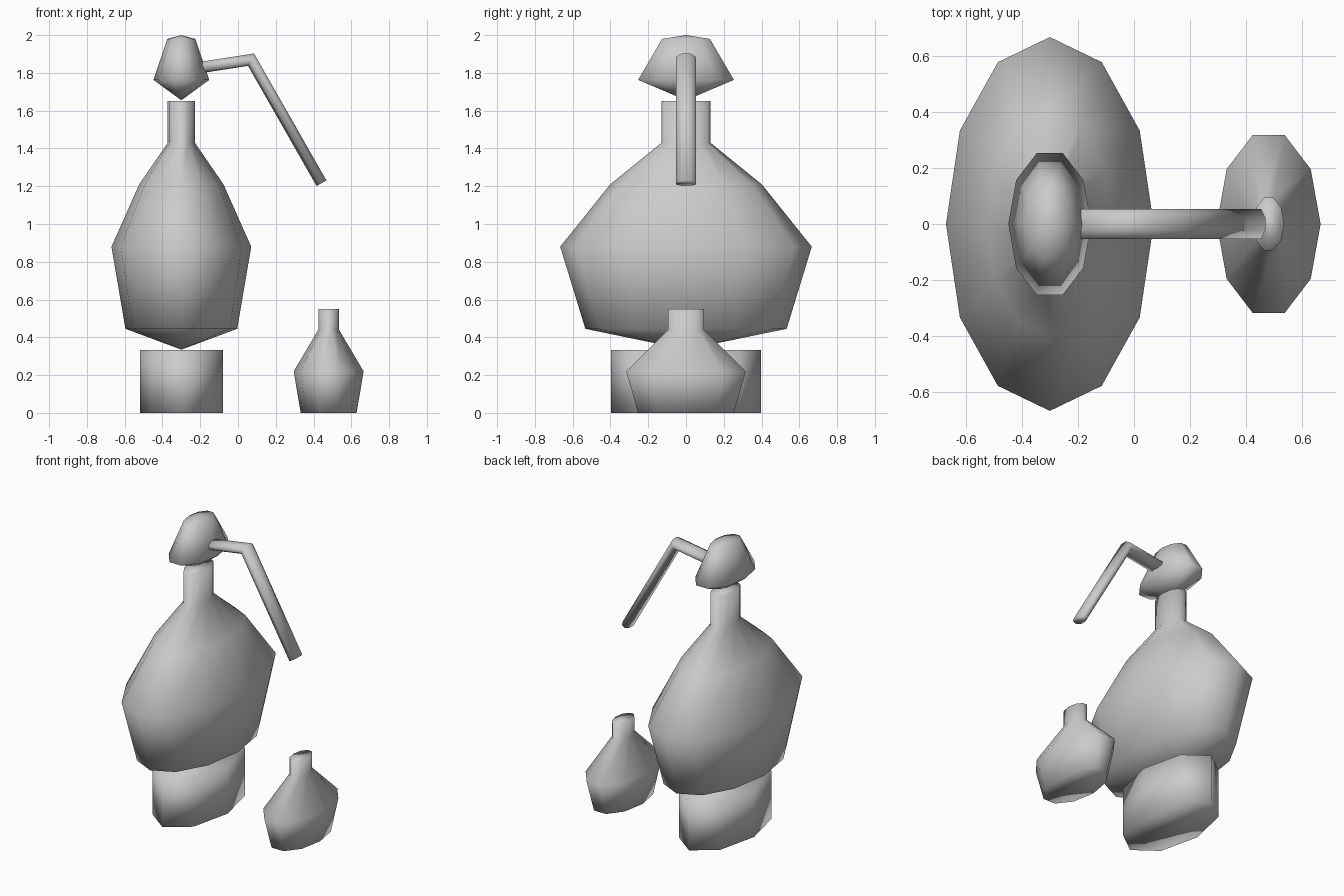
import bpy, bmesh, math
from mathutils import Vector

if "Cube" in bpy.data.objects:
    bpy.data.objects.remove(bpy.data.objects["Cube"])

DEPTH = 1.8  # every part is stretched this much along y

grey = bpy.data.materials.new("grey")
grey.diffuse_color = (0.6, 0.6, 0.6, 1)
grey.use_nodes = True
grey.node_tree.nodes["Principled BSDF"].inputs["Base Color"].default_value = grey.diffuse_color


def finish(name, bm):
    bmesh.ops.recalc_face_normals(bm, faces=bm.faces)
    for f in bm.faces:
        f.smooth = True
    me = bpy.data.meshes.new(name)
    bm.to_mesh(me)
    bm.free()
    me.materials.append(grey)
    ob = bpy.data.objects.new(name, me)
    bpy.context.collection.objects.link(ob)
    return ob


def bridge(bm, a, b):
    """Join two rings; either may be a single pole vertex."""
    n = max(len(a), len(b))
    for i in range(n):
        j = (i + 1) % n
        if len(a) == 1:
            bm.faces.new((a[0], b[j], b[i]))
        elif len(b) == 1:
            bm.faces.new((a[i], a[j], b[0]))
        else:
            bm.faces.new((a[i], a[j], b[j], b[i]))


def loft(name, rings):
    bm = bmesh.new()
    vs = [[bm.verts.new(p) for p in ring] for ring in rings]
    for a, b in zip(vs, vs[1:]):
        bridge(bm, a, b)
    for end in (vs[0], vs[-1]):
        if len(end) > 1:
            bm.faces.new(end)
    return finish(name, bm)


def lathe(name, x, sides, profile):
    """Elliptical turned shape from (radius, z) pairs."""
    rings = []
    for r, z in profile:
        if r == 0:
            rings.append([(x, 0, z)])
        else:
            rings.append([(x + r * math.cos(2 * math.pi * i / sides),
                           DEPTH * r * math.sin(2 * math.pi * i / sides), z)
                          for i in range(sides)])
    return loft(name, rings)


def tube(name, path, r, sides=8):
    """Mitred bent tube along a path in the xz plane."""
    pts = [Vector((x, 0, z)) for x, z in path]
    dirs = [(b - a).normalized() for a, b in zip(pts, pts[1:])]
    rings = []
    for k, p in enumerate(pts):
        d0, d1 = dirs[max(k - 1, 0)], dirs[min(k, len(dirs) - 1)]
        t = (d0 + d1).normalized()
        side = Vector((-t.z, 0, t.x)) / t.dot(d0)
        ring = []
        for i in range(sides):
            a = 2 * math.pi * (i + 0.5) / sides
            ring.append(p + side * r * math.cos(a)
                        + Vector((0, DEPTH * r * math.sin(a), 0)))
        rings.append(ring)
    return loft(name, rings)


# pedestal
lathe("base", -0.30, 8, [(0.22, 0), (0.22, 0.333)])
# large vessel with neck
lathe("large_vessel", -0.30, 12, [(0, 0.335), (0.296, 0.445), (0.37, 0.88),
                                  (0.223, 1.21), (0.072, 1.43), (0.072, 1.652)])
# stopper-like top
lathe("top_bulb", -0.30, 10, [(0, 1.655), (0.148, 1.763), (0.074, 1.98), (0, 2.0)])
# bent spout pipe
tube("pipe", [(-0.20, 1.828), (0.069, 1.87), (0.442, 1.216)], 0.0325)
# small receiving vessel
lathe("small_vessel", 0.48, 10, [(0.148, 0), (0.185, 0.22), (0.055, 0.44), (0.055, 0.55)])
